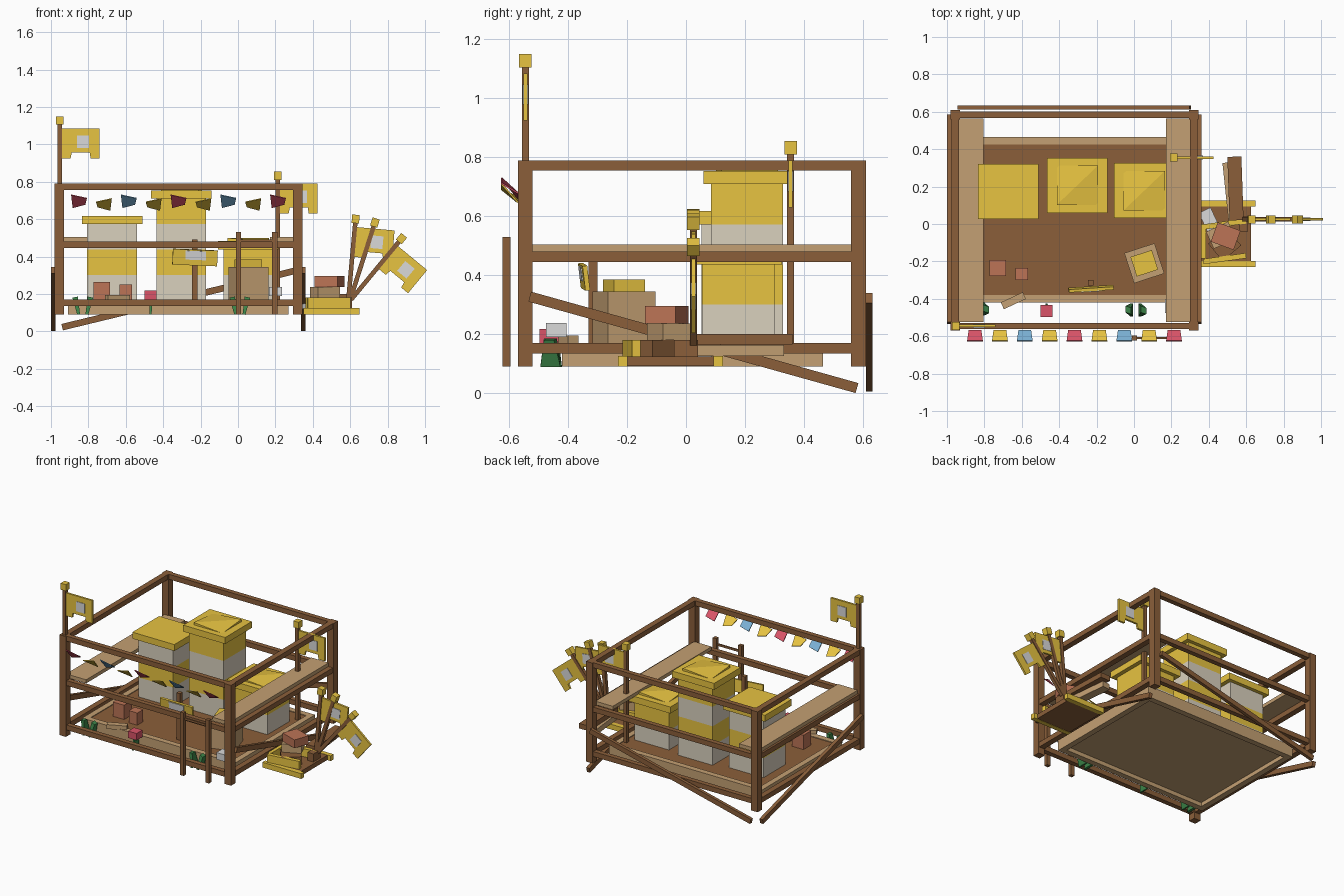
import bpy, bmesh, math
from mathutils import Matrix, Vector

if "Cube" in bpy.data.objects:
    bpy.data.objects.remove(bpy.data.objects["Cube"])


def mat(name, r, g, b):
    m = bpy.data.materials.new(name)
    lin = [((c / 255 + 0.055) / 1.055) ** 2.4 for c in (r, g, b)]
    m.diffuse_color = (*lin, 1)
    m.use_nodes = True
    m.node_tree.nodes["Principled BSDF"].inputs["Base Color"].default_value = m.diffuse_color
    return m


BROWN = mat("brown_wood", 139, 95, 58)
TAN = mat("tan_wood", 196, 160, 115)
YELLOW = mat("honey_yellow", 231, 195, 65)
CREAM = mat("pale_box", 218, 209, 190)
GREY = mat("light_grey", 218, 218, 218)
CLAY = mat("terracotta", 188, 116, 86)
RED = mat("red", 218, 84, 104)
BLUE = mat("blue", 122, 176, 212)
GREEN = mat("green", 60, 132, 72)


def mesh(name, verts, faces, m, M=Matrix()):
    me = bpy.data.meshes.new(name)
    me.from_pydata([M @ Vector(v) for v in verts], [], faces)
    bm = bmesh.new()
    bm.from_mesh(me)
    bmesh.ops.recalc_face_normals(bm, faces=bm.faces)
    bm.to_mesh(me)
    bm.free()
    me.materials.append(m)
    o = bpy.data.objects.new(name, me)
    bpy.context.collection.objects.link(o)
    return o


def box(name, x0, x1, y0, y1, z0, z1, m, rot=0, axis='Z', M=Matrix()):
    """Box from its extents, turned about its own centre."""
    c = Vector(((x0 + x1) / 2, (y0 + y1) / 2, (z0 + z1) / 2))
    h = Vector((x1, y1, z1)) - c
    v = [(a * h.x, b * h.y, d * h.z) for a in (-1, 1) for b in (-1, 1) for d in (-1, 1)]
    f = [(0, 1, 3, 2), (4, 6, 7, 5), (0, 4, 5, 1), (2, 3, 7, 6), (0, 2, 6, 4), (1, 5, 7, 3)]
    return mesh(name, v, f, m, M @ Matrix.Translation(c) @ Matrix.Rotation(math.radians(rot), 4, axis))


def prism(name, pts, y0, y1, m, M=Matrix()):
    """Extrude an (x, z) outline along y."""
    n = len(pts)
    v = [(x, y, z) for y in (y0, y1) for x, z in pts]
    f = [tuple(range(n)), tuple(range(n, 2 * n))]
    f += [(i, (i + 1) % n, (i + 1) % n + n, i + n) for i in range(n)]
    return mesh(name, v, f, m, M)


# hexahedron faces for a bottom loop of four and a top loop of four
HEX = [(0, 1, 2, 3), (4, 5, 6, 7), (0, 1, 5, 4), (1, 2, 6, 5), (2, 3, 7, 6), (3, 0, 4, 7)]

# stall frame: posts, rails and shelves
XL, XR, YF, YB = -0.955, 0.32, -0.545, 0.585
for x in (XL, XR):
    for y in (YF, YB):
        box("corner_post", x - .025, x + .025, y - .025, y + .025, .09, .79, BROWN)
for z0, z1 in ((.135, .17), (.445, .48), (.755, .79)):
    for y in (YF, YB):
        box("long_rail", XL, XR, y - .017, y + .017, z0, z1, BROWN)
    for x in (XL, XR):
        box("side_rail", x - .02, x + .02, YF, YB, z0, z1, BROWN)
for x0, x1 in ((-.96, -.805), (.17, .305)):
    box("side_shelf", x0, x1, -.525, .565, .48, .505, TAN)

# diagonal braces
L = math.hypot(1.11, .31) / 2
a = math.degrees(math.atan2(.31, 1.11))
for x in (-.988, .35):
    box("side_brace", x - .012, x + .012, .025 - L, .025 + L, .155, .19, BROWN, -a, 'X')
L = math.hypot(1.24, .3) / 2
box("back_brace", -.32 - L, -.32 + L, .611, .633, .155, .19, BROWN,
    -math.degrees(math.atan2(.3, 1.24)), 'Y')

# floor on a tan underlay with a tan border
box("floor", -.88, .24, -.39, .44, .14, .165, BROWN)
box("floor_underlay", -.88, .24, -.39, .44, .118, .14, TAN)
for y in (-.4, .445):
    box("floor_border_long", -.91, .27, y - .02, y + .02, .09, .17, TAN)
for x in (-.89, .25):
    box("floor_border_short", x - .02, x + .02, -.38, .425, .09, .17, TAN)


# stacked hives with lids; some lids carry a folded plate
def hive(x, y, layers, fold):
    z = .165
    for i in range(layers):
        box("hive_box", x - .133, x + .133, y - .122, y + .122, z, z + .136,
            YELLOW if i % 2 else CREAM)
        z += .136
    box("hive_lid", x - .162, x + .162, y - .147, y + .147, z, z + .045, YELLOW)
    z += .044
    if fold:
        v = [(x - .11, y - .105, z + .018), (x + .11, y - .105, z),
             (x + .11, y + .105, z + .018), (x - .11, y + .105, z)]
        v += [(p[0], p[1], z - .01) for p in v]
        mesh("lid_fold", v, [(0, 1, 2), (0, 2, 3)] + HEX[1:], YELLOW)


hive(-.673, .175, 3, False)
hive(-.303, .207, 4, True)
hive(.055, .178, 2, True)

# crate with honey block
box("crate", -.03, .14, -.295, -.125, .165, .345, TAN, 18)
box("crate_filling", -.005, .115, -.265, -.155, .34, .385, YELLOW, 18)

# clay pots, small board and sign
box("clay_pot_large", -.772, -.685, -.278, -.193, .165, .265, CLAY)
box("clay_pot_small", -.633, -.568, -.3, -.235, .165, .25, CLAY)
box("loose_board", -.71, -.58, -.43, -.39, .165, .195, TAN, 25)
box("sign_post", -.245, -.217, -.33, -.3, .165, .49, BROWN)
S = Matrix.Translation((-.23, -.346, .395)) @ Matrix.Rotation(.06, 4, 'Z') @ \
    Matrix.Rotation(.12, 4, 'X') @ Matrix.Rotation(.04, 4, 'Y')
box("sign_board", -.12, .12, -.008, .008, -.042, .042, YELLOW, M=S)
box("sign_panel", -.052, .058, -.012, -.007, -.012, .036, GREY, M=S)

# plants along the front
for x, y in ((-.83, -.455), (-.467, -.46), (.01, -.46)):
    for dx, lean in ((-.022, -.2), (.022, .2)) if x != -.467 else ((0, 0),):
        w = .015 if x != -.467 else .01
        M = Matrix.Translation((x + dx, y, .09)) @ Matrix.Rotation(lean, 4, 'Y')
        v = [(-w * .5, -.034, 0), (w * .5, -.034, 0), (w * .5, .034, 0), (-w * .5, .034, 0),
             (-w, -.012, .095), (w, -.022, .095), (w, .012, .095), (-w, .022, .095)]
        mesh("leaf", v, HEX, GREEN, M)
box("red_flower", -.5, -.435, -.497, -.432, .17, .218, RED)
box("grey_flower", .165, .235, -.475, -.405, .19, .238, GREY)

# ladder standing at the front
for x in (.002, .197):
    box("ladder_post", x - .014, x + .014, -.622, -.596, .09, .53, BROWN)
box("ladder_rung", 0, .2, -.614, -.604, .478, .492, BROWN)

# bunting, tilted outwards from the front rail and twisted left or right
for i in range(9):
    x = -.85 + i * .133
    top, bot = (.719, .668) if i % 2 == 0 else (.699, .654)
    s = -.009 if i % 2 else .009
    v = [(x - .042, -.628, top + s), (x + .042, -.628, top - s),
         (x + .034, -.572, bot + s), (x - .034, -.572, bot - s)]
    v += [(p[0], p[1] + .004, p[2] + .004) for p in v]
    mesh("bunting_flag", v, HEX, (RED, YELLOW, BLUE, YELLOW)[i % 4])


# flag poles: built upright, then leaned sideways
def pole(x, y, z, length, lean, flag=True):
    M = Matrix.Translation((x, y, z)) @ Matrix.Rotation(lean, 4, 'Y')
    box("flag_pole", -.012, .012, -.012, .012, 0, length - .04, BROWN, M=M)
    box("pole_cap", -.02, .02, -.021, .021, length - .045, length, YELLOW, M=M)
    if flag:
        t = length - .065
        pts = [(.01, t), (.213, t), (.213, t - .16), (.165, t - .16), (.16, t - .128),
               (.064, t - .128), (.058, t - .16), (.01, t - .16)]
        prism("flag", pts, -.007, .007, YELLOW, M)
        for y0, y1 in ((-.01, -.006), (.006, .01)):
            box("flag_patch", .092, .157, y0, y1, t - .105, t - .037, GREY, M=M)


pole(-.953, -.545, .785, .365, 0)
pole(.213, .355, .165, .69, 0)
pole(.59, .025, .17, .455, .09)
pole(.6, .025, .17, .455, .31, False)
pole(.605, .025, .17, .445, .69)

# overturned lid beside the stall, holding frames and bricks
box("tray_floor", .36, .625, -.2, .095, .092, .124, BROWN)
for y in (-.215, .11):
    box("tray_rail", .35, .65, y - .016, y + .016, .09, .126, YELLOW)
for y in (-.185, .0):
    box("tray_frame", .37, .6, y - .014, y + .014, .12, .18, YELLOW, 8)
box("tray_frame_end", .36, .385, -.185, 0, .12, .18, YELLOW)
box("tray_block", .42, .55, -.17, -.05, .12, .18, BROWN, 40)
box("tray_end_block", .565, .61, -.04, .04, .12, .18, BROWN)
box("grey_slab", .37, .44, -.05, .08, .12, .15, GREY, 25)
box("lower_brick", .40, .53, -.11, -.01, .18, .237, TAN, 25)
box("upper_brick", .425, .555, -.12, -.01, .237, .295, CLAY, -20)
box("loose_plank", .505, .58, .02, .36, .165, .2, BROWN, 2)
box("under_plank", .49, .55, .0, .33, .126, .164, TAN, 6)
